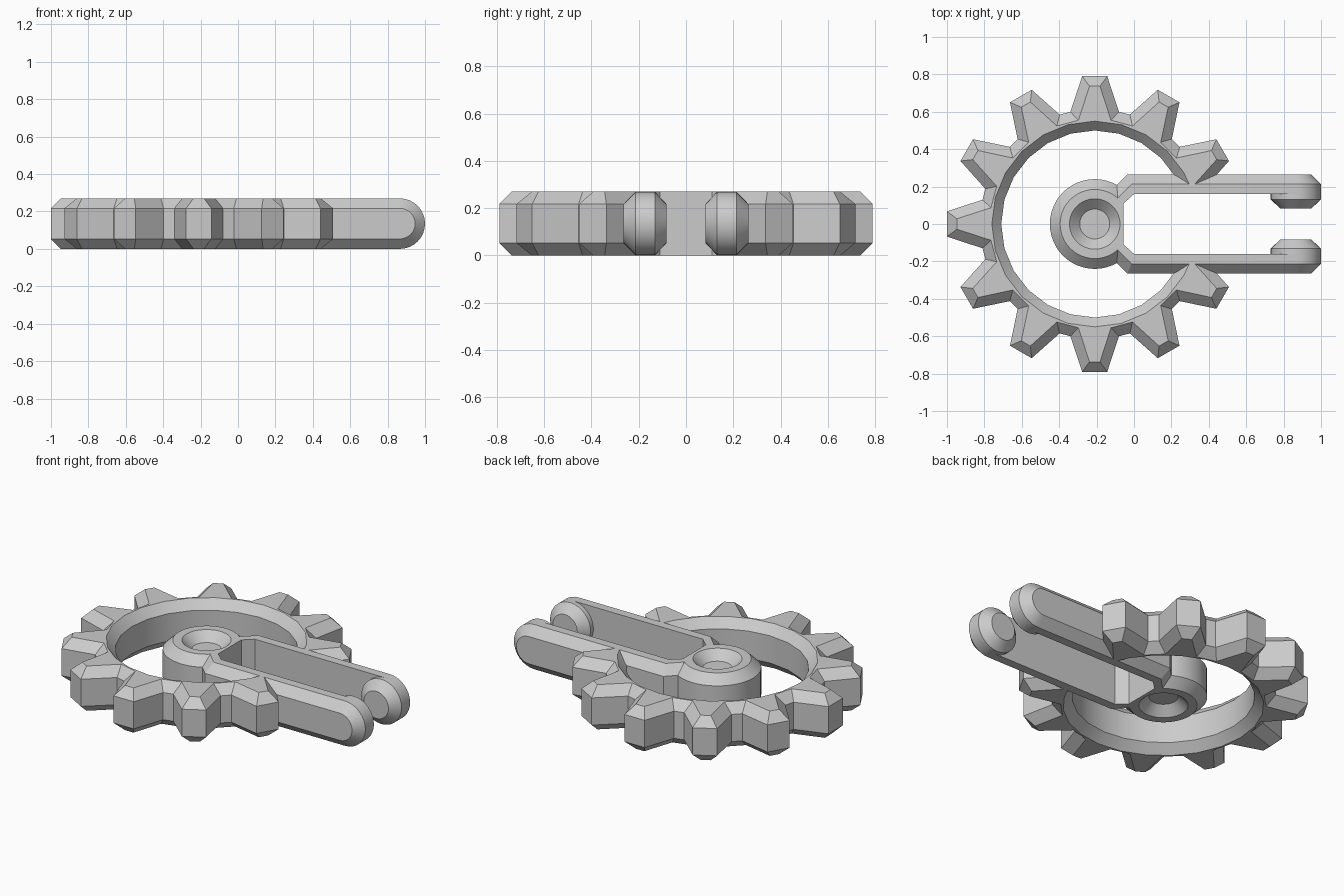
import bpy, bmesh
from math import sin, cos, pi, radians, hypot, atan2

cube = bpy.data.objects.get("Cube")
if cube:
    bpy.data.objects.remove(cube)

H, C = 0.27, 0.053          # thickness and chamfer size
CX = -0.21                  # gear and hub centre
WALL = -0.055               # flat wall where the fork meets the hub

grey = bpy.data.materials.new("plain grey")
grey.use_nodes = True
grey.diffuse_color = (0.6, 0.6, 0.6, 1)
grey.node_tree.nodes["Principled BSDF"].inputs["Base Color"].default_value = (0.6, 0.6, 0.6, 1)


def loft(name, loops, mirror=False, cut_x=None):
    """Bridge equal-length loops of points, cap both ends, shade by angle."""
    bm = bmesh.new()
    rows = [[bm.verts.new(p) for p in loop] for loop in loops]
    n = len(rows[0])
    for a, b in zip(rows, rows[1:]):
        for i in range(n):
            j = (i + 1) % n
            bm.faces.new((a[i], a[j], b[j], b[i]))
    bm.faces.new(rows[0][::-1])
    bm.faces.new(rows[-1])
    bmesh.ops.remove_doubles(bm, verts=bm.verts, dist=0.0005)
    if cut_x is not None:
        cut = bmesh.ops.bisect_plane(bm, geom=bm.verts[:] + bm.edges[:] + bm.faces[:],
                                     plane_co=(cut_x, 0, 0), plane_no=(1, 0, 0), clear_outer=True)
        edges = [e for e in cut["geom_cut"] if isinstance(e, bmesh.types.BMEdge)]
        bmesh.ops.contextual_create(bm, geom=edges)
    bmesh.ops.recalc_face_normals(bm, faces=bm.faces)
    mesh = bpy.data.meshes.new(name)
    bm.to_mesh(mesh)
    bm.free()
    mesh.materials.append(grey)
    ob = bpy.data.objects.new(name, mesh)
    bpy.context.collection.objects.link(ob)
    bpy.ops.object.select_all(action="DESELECT")
    ob.select_set(True)
    bpy.context.view_layer.objects.active = ob
    bpy.ops.object.shade_smooth_by_angle(angle=radians(30))
    if mirror:
        mod = ob.modifiers.new("Mirror", "MIRROR")
        mod.use_axis = (False, True, False)
    return ob


def polar(r, a, z):
    return (CX + r * cos(a), r * sin(a), z)


# Open gear ring: chamfered cross-sections swept around eleven teeth
# Each entry: radius and half width at the edge, the same on the top face, inner angle
tooth = [(0.60, -0.13, 0.555, -0.087, -15), (0.79, -0.067, 0.737, -0.028, 0),
         (0.79, 0.067, 0.737, 0.028, 0), (0.60, 0.13, 0.555, 0.087, 15)]
sections = []
for t in range(1, 12):
    for r, w, rt, wt, inner in tooth:
        mid = radians(30 * t)
        ao, at = mid + atan2(w, r), mid + atan2(wt, rt)
        ai = radians(min(max(30 * t + inner, 20), 340))
        ro, rtop = hypot(r, w), hypot(rt, wt)
        sections.append([polar(ro, ao, C), polar(ro, ao, H - C), polar(rtop, at, H),
                         polar(0.55, ai, H), polar(0.50, ai, H - C),
                         polar(0.50, ai, C), polar(0.55, ai, 0), polar(rtop, at, 0)])
loft("gear_ring", sections)

# Hub: round boss with a shallow dish on both faces, flattened toward the fork
hub = [(0.08, H - C), (0.135, H), (0.185, H), (0.24, H - C),
       (0.24, C), (0.185, 0), (0.135, 0), (0.08, C)]
N = 48
loft("hub", [[polar(r, 2 * pi * i / N, z) for i in range(N)] for r, z in hub], cut_x=WALL)

# Fork shoulders: from the hub out to each arm, chamfered on the outside
inside = [(-0.1, 0.11), (WALL, 0.08), (WALL, 0.11), (0, 0.16), (0.02, 0.16)]
edge = inside + [(0.02, 0.265), (-0.035, 0.265), (-0.105, 0.195)]
face = inside + [(0.02, 0.213), (-0.014, 0.213), (-0.085, 0.142)]
levels = [(face, 0), (edge, C), (edge, H - C), (face, H)]
loft("fork_shoulder", [[(x, y, z) for x, y in pts] for pts, z in levels], mirror=True)

# Fork arms: long bars with a round end and chamfered outer side
R, END = H / 2, 1 - H / 2


def bar(y, r):
    arc = [(END + r * cos(a), y, R + r * sin(a))
           for a in (pi * (i / 16 - 0.5) for i in range(17))]
    return [(0.02, y, R - r)] + arc + [(0.02, y, R + r)]


loft("fork_arm", [bar(0.16, R), bar(0.213, R), bar(0.265, R - C)], mirror=True)

# Clip pads: chamfered discs on the inside of the arm ends
pad = [(0.17, R), (0.132, R), (0.082, R - C)]
loft("clip_pad", [[(END + r * cos(2 * pi * i / 32), y, R + r * sin(2 * pi * i / 32))
                   for i in range(32)] for y, r in pad], mirror=True)
